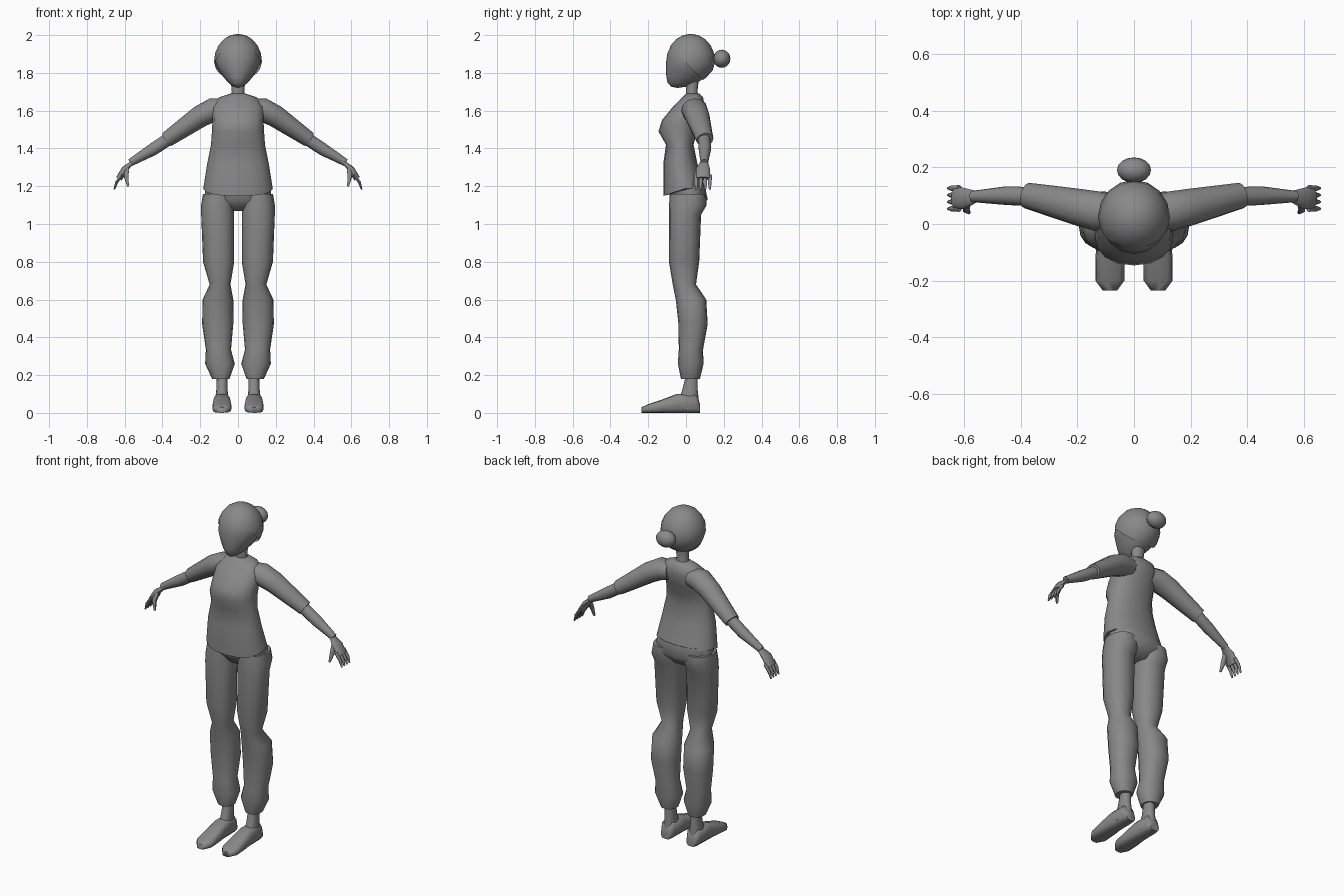
import bpy, bmesh, math
from mathutils import Vector

cube = bpy.data.objects.get("Cube")
if cube:
    bpy.data.objects.remove(cube)

grey = bpy.data.materials.new("plain grey")
grey.use_nodes = True
tone = (0.25, 0.25, 0.25, 1)
grey.diffuse_color = tone
grey.node_tree.nodes["Principled BSDF"].inputs["Base Color"].default_value = tone


def finish(name, bm, mirror=False):
    """Turn a bmesh into a smooth shaded object, optionally mirrored to the other side."""
    bmesh.ops.recalc_face_normals(bm, faces=bm.faces)
    mesh = bpy.data.meshes.new(name)
    bm.to_mesh(mesh)
    bm.free()
    mesh.materials.append(grey)
    part = bpy.data.objects.new(name, mesh)
    bpy.context.collection.objects.link(part)
    bpy.ops.object.select_all(action='DESELECT')
    part.select_set(True)
    bpy.context.view_layer.objects.active = part
    bpy.ops.object.shade_smooth_by_angle(angle=math.radians(60))
    if mirror:
        part.modifiers.new("Mirror", 'MIRROR')


def loft(rings, sides=16, power=0.9):
    """Skin rings given as centre and two half axes; a low power squares them off."""
    bm = bmesh.new()
    loops = []
    for centre, across, up in rings:
        loop = []
        for i in range(sides):
            angle = math.tau * i / sides
            p, q = (math.copysign(abs(w) ** power, w)
                    for w in (math.cos(angle), math.sin(angle)))
            loop.append(bm.verts.new(centre + across * p + up * q))
        loops.append(loop)
    for low, high in zip(loops, loops[1:]):
        for i in range(sides):
            bm.faces.new((low[i - 1], low[i], high[i], high[i - 1]))
    bm.faces.new(loops[0])
    bm.faces.new(loops[-1])
    return bm


def column(rows):
    """Level rings: height, inner x, outer x, front y, back y."""
    return loft([(Vector((inner + outer, front + back, 2 * z)) / 2,
                  Vector((outer - inner, 0, 0)) / 2,
                  Vector((0, back - front, 0)) / 2)
                 for z, inner, outer, front, back in rows])


def trunk(rows):
    """Level rings centred on the body: height, half width, front y, back y."""
    return column([(z, -half, half, front, back) for z, half, front, back in rows])


def limb(points, radii, flat=1.0, sides=12):
    """Round tube through points; flat scales its thickness against its width in y."""
    points = [Vector(p) for p in points]
    rings = []
    for i, point in enumerate(points):
        along = points[min(i + 1, len(points) - 1)] - points[max(i - 1, 0)]
        thick = along.cross(Vector((0, 1, 0))).normalized()
        wide = thick.cross(along).normalized()
        rings.append((point, wide * radii[i], thick * radii[i] * flat))
    return loft(rings, sides, 1)


def ball(centre, size):
    bm = bmesh.new()
    bmesh.ops.create_uvsphere(bm, u_segments=16, v_segments=10, radius=1)
    for v in bm.verts:
        v.co = v.co * Vector(size) + Vector(centre)
    return bm


def skull(grow, taper):
    """Egg whose lower half narrows and swings forward to the chin."""
    middle, height = 1.86, 0.14 + grow
    bm = ball((0, 0.025, middle), (0.12 + grow, 0.13, height))
    for v in bm.verts:
        drop = max(0, (middle - v.co.z) / height)
        v.co.x *= 1 - taper * drop
        v.co.y -= 0.07 * drop ** 2
    return bm


# Head, neck and bun
finish("head", skull(0, 0.35))
finish("neck", trunk([(1.65, 0.05, 0, 0.08), (1.7, 0.033, 0, 0.06), (1.78, 0.04, 0, 0.07)]))
finish("hair_bun", ball((0, 0.19, 1.875), (0.06, 0.045, 0.048)))

# Hair cap, trimmed along a hairline that slopes down to the nape
bm = skull(0.007, 0.15)
bmesh.ops.bisect_plane(bm, geom=bm.verts[:] + bm.edges[:] + bm.faces[:],
                       plane_co=(0, -0.09, 1.94), plane_no=(0, 1, 1), clear_inner=True)
finish("hair", bm)

# Shirt body, its hem dipping towards the front
hem = 1.19
bm = trunk([(hem, 0.184, -0.12, 0.1), (1.32, 0.163, -0.12, 0.06), (1.42, 0.143, -0.106, 0.04),
            (1.49, 0.138, -0.146, 0.06), (1.55, 0.135, -0.127, 0.08), (1.62, 0.138, -0.07, 0.1),
            (1.67, 0.1, -0.02, 0.09), (1.69, 0.04, 0, 0.07)])
for v in bm.verts:
    if v.co.z <= hem + 0.01:
        v.co.z += 0.35 * min(0, v.co.y)
finish("shirt", bm)

# Arms
finish("sleeve", limb([(0.07, 0.04, 1.61), (0.13, 0.045, 1.605), (0.2, 0.06, 1.57),
                       (0.377, 0.1, 1.447)], (0.06, 0.07, 0.065, 0.046), 0.9), True)
finish("forearm", limb([(0.33, 0.095, 1.475), (0.45, 0.1, 1.395), (0.57, 0.097, 1.325)],
                       (0.034, 0.033, 0.02)), True)
finish("palm", limb([(0.555, 0.097, 1.33), (0.6, 0.09, 1.29), (0.63, 0.09, 1.24)],
                    (0.02, 0.038, 0.038), 0.45), True)

# Fingers, evenly spread along the edge of the palm, and the thumb
for i, name in enumerate(("index", "middle", "ring", "little")):
    y = 0.054 + 0.024 * i
    finish(name + "_finger", limb([(0.615, y, 1.26), (0.643, y, 1.22), (0.655, y, 1.183)],
                                  (0.011, 0.01, 0.005), 0.9, 6), True)
finish("thumb", limb([(0.59, 0.075, 1.295), (0.592, 0.05, 1.25), (0.582, 0.04, 1.2)],
                     (0.016, 0.013, 0.006), 1, 6), True)

# Trousers: hips, then a leg gathered at knee and cuff
finish("hips", trunk([(1.07, 0.08, -0.04, 0.06), (1.13, 0.18, -0.085, 0.115),
                      (1.2, 0.17, -0.09, 0.1)]))
finish("trouser_leg", column([(1.16, 0.02, 0.185, -0.085, 0.105), (1.1, 0.02, 0.195, -0.09, 0.11),
                              (1.05, 0.02, 0.195, -0.09, 0.08), (0.8, 0.02, 0.185, -0.09, 0.07),
                              (0.68, 0.04, 0.15, -0.07, 0.053), (0.6, 0.025, 0.187, -0.054, 0.107),
                              (0.47, 0.025, 0.19, -0.04, 0.115), (0.335, 0.037, 0.17, -0.038, 0.09),
                              (0.26, 0.017, 0.174, -0.043, 0.093),
                              (0.18, 0.045, 0.137, -0.027, 0.074)]), True)

# Bare ankle, and a foot that thins out from heel to toe
finish("ankle", column([(0.2, 0.055, 0.112, 0, 0.06), (0.12, 0.055, 0.115, -0.02, 0.062),
                        (0.02, 0.043, 0.127, -0.06, 0.073)]), True)
rings = []
for y, half, top in ((0.074, 0.03, 0.05), (0.05, 0.043, 0.1), (-0.05, 0.046, 0.1),
                     (-0.12, 0.051, 0.073), (-0.2, 0.051, 0.046), (-0.235, 0.025, 0.03)):
    rings.append((Vector((0.085, y, top / 2)), Vector((half, 0, 0)), Vector((0, 0, top / 2))))
finish("foot", loft(rings, 12, 0.65), True)
